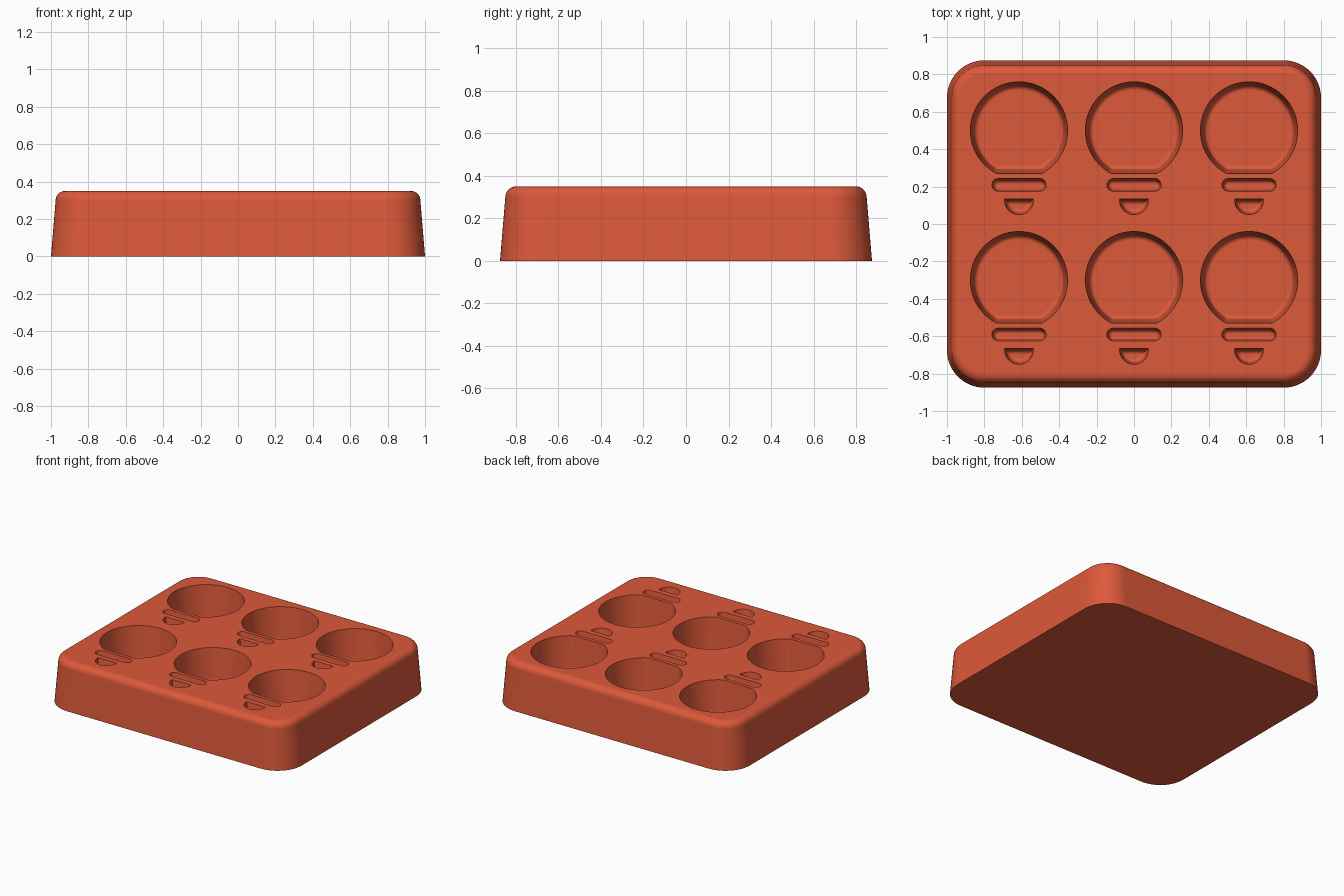
import bpy
import bmesh
from math import sin, cos, asin, pi, radians

if "Cube" in bpy.data.objects:
    bpy.data.objects.remove(bpy.data.objects["Cube"], do_unlink=True)

HEIGHT = 0.35

red = bpy.data.materials.new("terracotta red")
red.use_nodes = True
red.diffuse_color = (0.72, 0.1, 0.042, 1)
red.node_tree.nodes["Principled BSDF"].inputs["Base Color"].default_value = red.diffuse_color


def arc(cx, cy, r, start, end, steps):
    angles = [start + (end - start) * k / steps for k in range(steps + 1)]
    return [(cx + r * cos(a), cy + r * sin(a)) for a in angles]


def rounded_rect(half_x, half_y, radius, inset=0, steps=14):
    """Outline of a rounded rectangle, shrunk evenly by inset."""
    points = []
    for k, (sx, sy) in enumerate(((1, 1), (-1, 1), (-1, -1), (1, -1))):
        points += arc(sx * (half_x - radius), sy * (half_y - radius),
                      radius - inset, k * pi / 2, (k + 1) * pi / 2, steps)
    return points


def cut_disc(radius, chord, turn, inset=0):
    """Outline of a circle trimmed by a straight chord; turn = -1 rotates it half round."""
    r = radius - inset
    a = asin((chord + inset) / r)
    return [(turn * x, turn * y) for x, y in arc(0, 0, r, a, pi - a, 64)]


def slot(half_length, radius, inset=0):
    r, x = radius - inset, half_length - radius
    return arc(x, 0, r, -pi / 2, pi / 2, 14) + arc(-x, 0, r, pi / 2, 3 * pi / 2, 14)


def loft(bm, outline, levels, cx=0, cy=0):
    """Closed solid through outline(inset) at each (z, inset) level, bottom first."""
    rings = [[bm.verts.new((cx + x, cy + y, z)) for x, y in outline(inset)]
             for z, inset in levels]
    for low, high in zip(rings, rings[1:]):
        for k in range(len(low)):
            n = (k + 1) % len(low)
            bm.faces.new((low[k], low[n], high[n], high[k]))
    bm.faces.new(rings[0][::-1])
    bm.faces.new(rings[-1])


def pocket_levels(depth, draft, fillet, steps=5):
    """Drafted pocket with a rounded floor edge, reaching above the tray top."""
    floor = HEIGHT - depth
    levels = [(floor + fillet * (1 - cos(a)), draft + fillet * (1 - sin(a)))
              for a in (k * pi / 2 / steps for k in range(steps + 1))]
    return levels + [(HEIGHT, 0), (HEIGHT + 0.05, 0)]


def make_object(name, bm):
    mesh = bpy.data.meshes.new(name)
    bm.to_mesh(mesh)
    bm.free()
    mesh.materials.append(red)
    obj = bpy.data.objects.new(name, mesh)
    bpy.context.collection.objects.link(obj)
    return obj


# Tray block: drafted walls with a rounded top edge
bm = bmesh.new()
fillet = 0.05
levels = [(0, 0)] + [(HEIGHT - fillet * (1 - sin(a)), 0.025 + fillet * (1 - cos(a)))
                     for a in (k * pi / 16 for k in range(9))]
loft(bm, lambda inset: rounded_rect(1.0, 0.875, 0.2, inset), levels)
tray = make_object("mould_tray", bm)

# Cutter: six bulb pockets, each with a collar slot and a small tip pocket
bm = bmesh.new()
for cx in (-0.615, 0, 0.615):
    for cy in (0.5, -0.3):
        loft(bm, lambda i: cut_disc(0.26, -0.23, 1, i),
             pocket_levels(0.25, 0.02, 0.025), cx, cy)
        loft(bm, lambda i: slot(0.145, 0.034, i),
             pocket_levels(0.1, 0.01, 0.018), cx, cy - 0.291)
        loft(bm, lambda i: cut_disc(0.077, -0.008, -1, i),
             pocket_levels(0.1, 0.01, 0.022), cx, cy - 0.373)
cutter = make_object("pocket_cutter", bm)
cutter.hide_render = True

# Carve the pockets, then drop the cutter
carve = tray.modifiers.new("carve", "BOOLEAN")
carve.operation = "DIFFERENCE"
carve.solver = "EXACT"
carve.object = cutter
bpy.ops.object.select_all(action="DESELECT")
tray.select_set(True)
bpy.context.view_layer.objects.active = tray
bpy.ops.object.modifier_apply(modifier="carve")
bpy.data.objects.remove(cutter, do_unlink=True)

# Smooth walls with crisp rims and flat-looking floors
bpy.ops.object.shade_smooth_by_angle(angle=radians(35))
weighted = tray.modifiers.new("weighted_normals", "WEIGHTED_NORMAL")
weighted.keep_sharp = True
